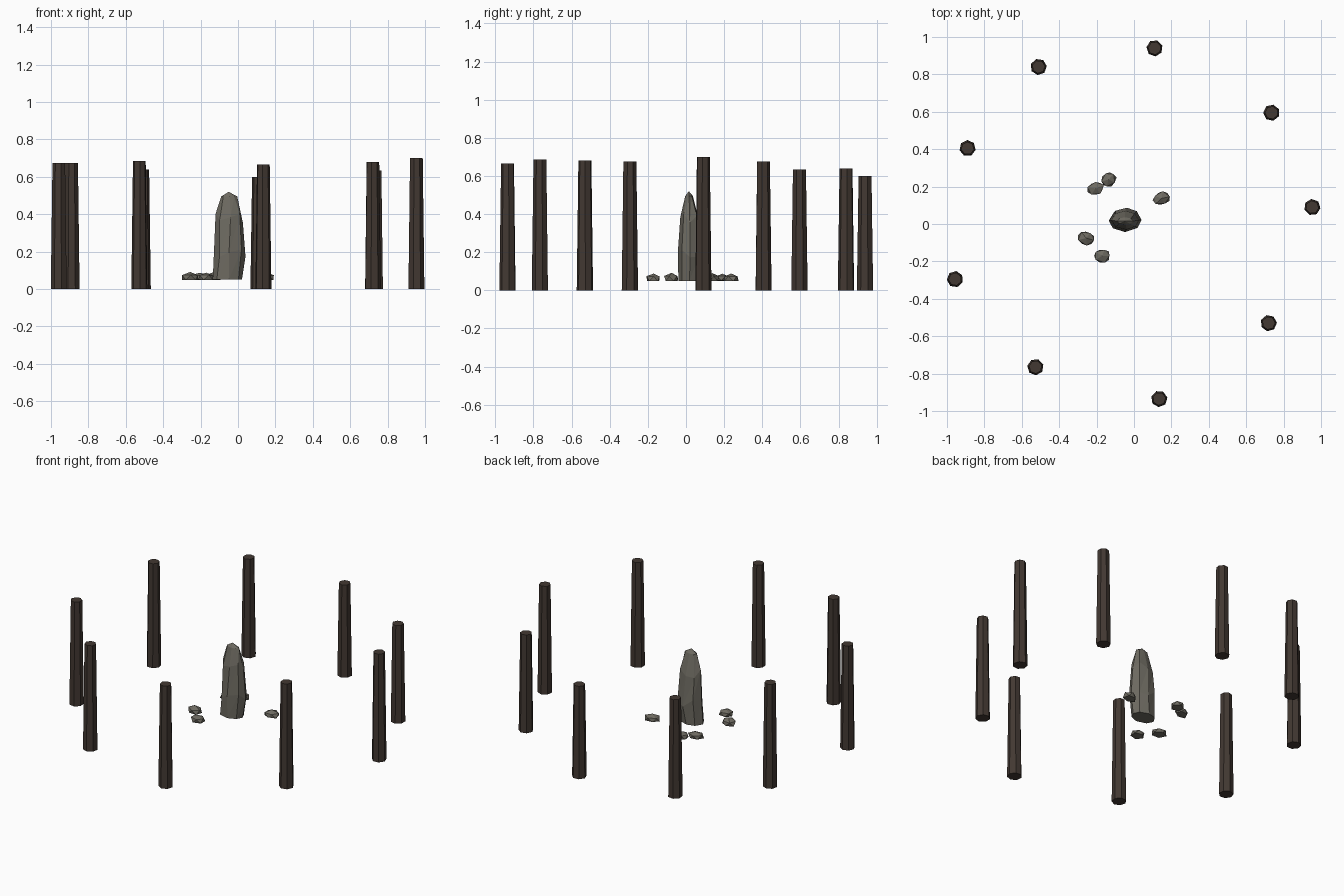
import bpy, bmesh, math, random
from mathutils import Vector

cube = bpy.data.objects.get("Cube")
if cube:
    bpy.data.objects.remove(cube, do_unlink=True)


def material(name, rgb):
    m = bpy.data.materials.new(name)
    m.use_nodes = True
    m.diffuse_color = (*rgb, 1)
    bsdf = m.node_tree.nodes["Principled BSDF"]
    bsdf.inputs["Base Color"].default_value = (*rgb, 1)
    bsdf.inputs["Roughness"].default_value = 0.9
    return m


WOOD = material("dark weathered wood", (0.055, 0.04, 0.032))
STONE = material("grey stone", (0.155, 0.145, 0.12))


def finish(bm, name, mat, location=(0, 0, 0)):
    bmesh.ops.recalc_face_normals(bm, faces=bm.faces)
    mesh = bpy.data.meshes.new(name)
    bm.to_mesh(mesh)
    bm.free()
    mesh.materials.append(mat)
    obj = bpy.data.objects.new(name, mesh)
    obj.location = location
    bpy.context.collection.objects.link(obj)
    return obj


# Ring of tapered seven-sided posts: x, y, height
posts = [(0.11, 0.94, 0.60), (-0.51, 0.84, 0.64), (0.735, 0.595, 0.635),
         (-0.89, 0.405, 0.675), (0.953, 0.09, 0.70), (-0.957, -0.295, 0.675),
         (0.72, -0.53, 0.68), (-0.527, -0.765, 0.685), (0.135, -0.935, 0.665)]
for i, (x, y, h) in enumerate(posts):
    bm = bmesh.new()
    bmesh.ops.create_cone(bm, cap_ends=True, segments=7,
                          radius1=0.044, radius2=0.035, depth=h)
    post = finish(bm, f"post_{i + 1}", WOOD, (x, y, h / 2))
    post.rotation_euler.z = math.atan2(y, x)

# Standing stone: faceted rings of z, centre x, centre y, half width, half depth
rings = [(0.05, -0.057, 0.018, 0.078, 0.058), (0.19, -0.044, 0.022, 0.084, 0.065),
         (0.38, -0.047, 0.020, 0.073, 0.050), (0.495, -0.047, 0.016, 0.043, 0.020)]
SIDES = 8
random.seed(4)
bm = bmesh.new()
loops = []
for z, cx, cy, rx, ry in rings:
    loop = []
    for k in range(SIDES):
        a = math.tau * k / SIDES + random.uniform(-0.12, 0.12) * (k % 4 > 0)
        lift = random.uniform(-0.03, 0.03) if 0.1 < z < 0.45 else 0
        loop.append(bm.verts.new((cx + rx * math.cos(a), cy + ry * math.sin(a), z + lift)))
    loops.append(loop)
bm.faces.new(loops[0])
for low, high in zip(loops, loops[1:]):
    for k in range(SIDES):
        n = (k + 1) % SIDES
        bm.faces.new((low[k], low[n], high[n]))
        bm.faces.new((low[k], high[n], high[k]))
peak = bm.verts.new((-0.05, 0.015, 0.52))
for k in range(SIDES):
    bm.faces.new((loops[-1][k], loops[-1][(k + 1) % SIDES], peak))
finish(bm, "standing_stone", STONE)

# Small flattened rocks scattered around the stone: x, y, turn
rocks = [(-0.255, -0.075, -0.3), (-0.17, -0.17, 0.0), (-0.205, 0.19, 0.4),
         (-0.137, 0.237, 0.8), (0.147, 0.137, 0.2)]
for i, (x, y, turn) in enumerate(rocks):
    random.seed(20 + i)
    bm = bmesh.new()
    bmesh.ops.create_icosphere(bm, subdivisions=1, radius=1)
    for v in bm.verts:
        v.co *= random.uniform(0.9, 1.15)
        v.co = Vector((v.co.x * 0.047, v.co.y * 0.039, max(v.co.z * 0.026, -0.014)))
    hull = bmesh.ops.convex_hull(bm, input=bm.verts)
    bmesh.ops.delete(bm, geom=hull["geom_interior"], context='VERTS')
    bottom = min(v.co.z for v in bm.verts)
    rock = finish(bm, f"rock_{i + 1}", STONE, (x, y, 0.048 - bottom))
    rock.rotation_euler.z = turn
